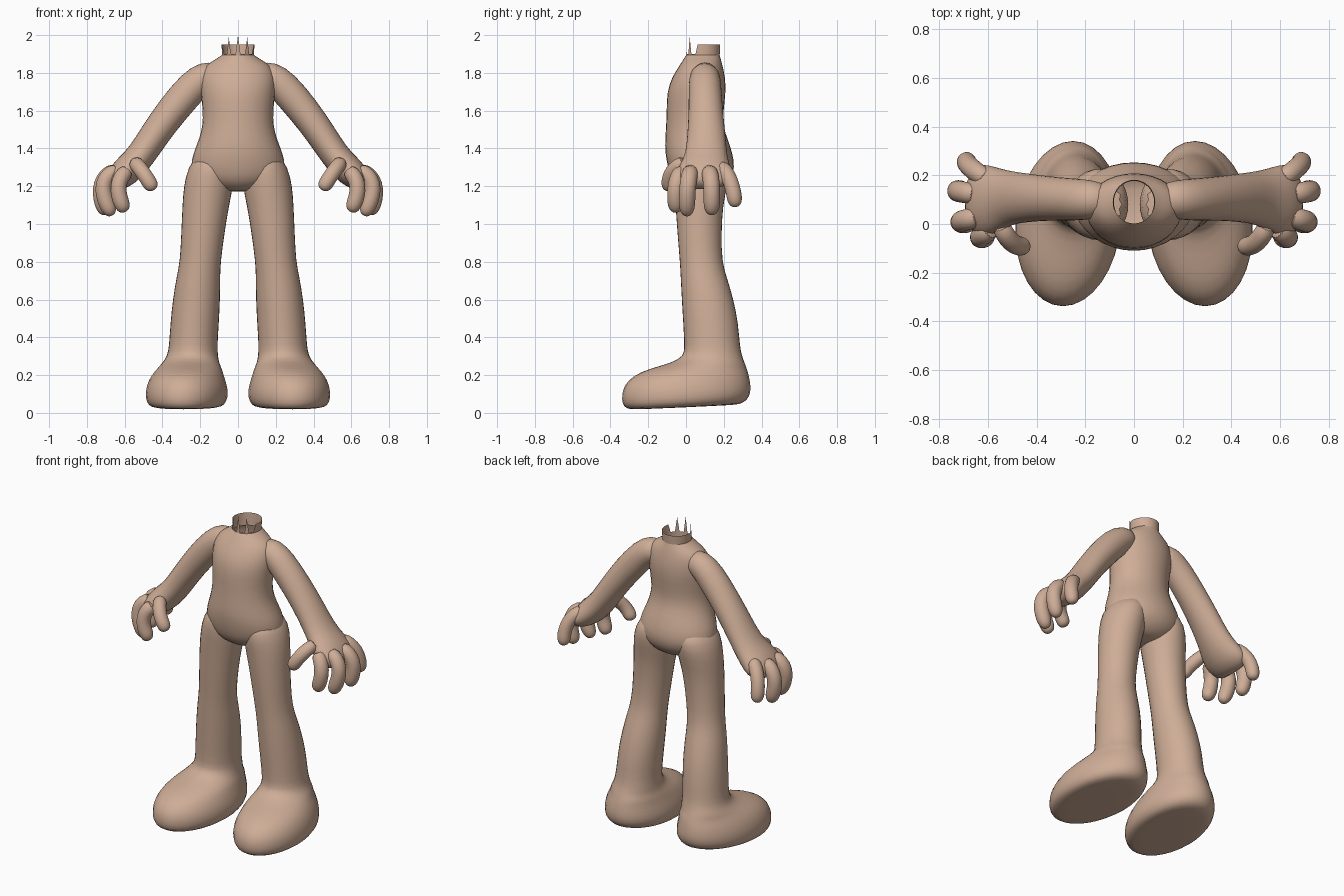
import bpy, bmesh, math
from mathutils import Vector

if "Cube" in bpy.data.objects:
    bpy.data.objects.remove(bpy.data.objects["Cube"])

skin = bpy.data.materials.new("warm tan")
skin.diffuse_color = (0.62, 0.42, 0.31, 1)
skin.use_nodes = True
skin.node_tree.nodes["Principled BSDF"].inputs["Base Color"].default_value = skin.diffuse_color
SIDES = 16


def finish(name, bm, subdiv=1, angle=60):
    """Turn a bmesh into a smooth, coloured object."""
    bmesh.ops.recalc_face_normals(bm, faces=bm.faces)
    me = bpy.data.meshes.new(name)
    bm.to_mesh(me)
    bm.free()
    me.materials.append(skin)
    ob = bpy.data.objects.new(name, me)
    bpy.context.collection.objects.link(ob)
    bpy.ops.object.select_all(action='DESELECT')
    ob.select_set(True)
    bpy.context.view_layer.objects.active = ob
    bpy.ops.object.shade_smooth_by_angle(angle=math.radians(angle))
    if subdiv:
        mod = ob.modifiers.new("smooth", 'SUBSURF')
        mod.levels = mod.render_levels = subdiv
    return ob


def loft(name, rings, cap_start=True, cap_end=True):
    """Skin a list of rings; each ring is a list of points."""
    bm = bmesh.new()
    loops = [[bm.verts.new(p) for p in ring] for ring in rings]
    n = len(loops[0])
    for a, b in zip(loops, loops[1:]):
        for i in range(n):
            j = (i + 1) % n
            bm.faces.new((a[i], a[j], b[j], b[i]))
    if cap_start:
        bm.faces.new(loops[0])
    if cap_end:
        bm.faces.new(loops[-1])
    return finish(name, bm)


def oval(centre, u, v, ru, rv):
    """Oval ring, slightly enlarged to offset subdivision shrinkage."""
    c, k = Vector(centre), 1.025
    return [c + u * (ru * k * math.cos(t)) + v * (rv * k * math.sin(t))
            for t in (2 * math.pi * i / SIDES for i in range(SIDES))]


X, Y, Z = Vector((1, 0, 0)), Vector((0, 1, 0)), Vector((0, 0, 1))


def limb(name, path, radii):
    """Tube along a path; radii are (across in-plane, along y-ish) pairs."""
    pts = [Vector(p) for p in path]
    rings = []
    for i, p in enumerate(pts):
        d = (pts[min(i + 1, len(pts) - 1)] - pts[max(i - 1, 0)]).normalized()
        u = Y.cross(d).normalized()
        v = d.cross(u)
        rings.append(oval(p, u, v, *radii[i]))
    return loft(name, rings)


# Torso: height, depth centre, half width, half depth
torso = [(1.17, .08, .07, .07), (1.19, .08, .14, .11), (1.23, .08, .22, .155),
         (1.30, .082, .255, .178), (1.38, .067, .235, .178),
         (1.45, .055, .205, .165), (1.52, .045, .187, .150),
         (1.60, .048, .185, .150), (1.70, .055, .198, .156),
         (1.78, .067, .20, .140), (1.84, .080, .175, .113),
         (1.87, .085, .12, .100), (1.895, .09, .085, .088)]
loft("torso", [oval((0, c, z), X, Y, rx, ry) for z, c, rx, ry in torso],
     cap_end=False)

# Neck collar: plain at the back, torn into upright points at the front
bm = bmesh.new()
N = 40
low, high = [], []
for i in range(N):
    t = 2 * math.pi * i / N
    x, y = math.cos(t), math.sin(t)
    top = 1.95
    if y < -.45:
        top = 1.99 if i % 4 == 2 else 1.90
        if i == 30:
            top = 2.0
    low.append(bm.verts.new((.083 * x, .09 + .087 * y, 1.87)))
    flare = 1.05 if y > -.45 else 1.0
    high.append(bm.verts.new((.083 * x * flare, .09 + .087 * y * flare, top)))
for i in range(N):
    j = (i + 1) % N
    bm.faces.new((low[i], low[j], high[j], high[i]))
finish("neck_collar", bm, 0)

# Foot and leg: height, x min, x max, y min, y max
leg = [(.018, .12, .42, -.26, .24), (.022, .085, .46, -.315, .29),
       (.05, .06, .485, -.338, .325), (.10, .052, .49, -.34, .342),
       (.15, .06, .482, -.325, .342), (.20, .078, .46, -.275, .332),
       (.235, .09, .43, -.19, .322), (.265, .10, .40, -.075, .31),
       (.30, .106, .375, -.012, .297), (.35, .11, .365, -.008, .285),
       (.47, .102, .358, -.014, .277), (.60, .095, .345, -.022, .252),
       (.72, .095, .325, -.028, .215), (.80, .092, .307, -.032, .19),
       (.95, .072, .30, -.045, .187), (1.10, .048, .294, -.055, .195),
       (1.20, .025, .287, -.063, .218), (1.30, .02, .265, -.07, .235),
       (1.38, .04, .21, -.04, .20)]

# Arm with palm: centre path and (thickness, breadth) radii
arm_path = [(.10, .10, 1.79), (.17, .10, 1.785), (.235, .10, 1.735),
            (.35, .105, 1.60), (.44, .108, 1.475), (.515, .108, 1.36),
            (.57, .10, 1.30), (.62, .098, 1.255), (.66, .10, 1.22),
            (.675, .10, 1.20)]
arm_radii = [(.065, .06), (.08, .08), (.088, .086), (.084, .09), (.079, .1),
             (.076, .11), (.08, .135), (.075, .15), (.055, .13), (.025, .08)]

# Digits: root, knuckle, tip, radius
digits = {
    "thumb": ((.55, .00, 1.33), (.505, -.075, 1.275), (.445, -.09, 1.18), .040),
    "first_finger": ((.58, -.02, 1.29), (.635, -.055, 1.20),
                     (.595, -.05, 1.065), .043),
    "second_finger": ((.63, .03, 1.29), (.715, .01, 1.21),
                      (.665, .005, 1.045), .044),
    "third_finger": ((.64, .12, 1.29), (.725, .135, 1.21),
                     (.695, .135, 1.05), .044),
    "little_finger": ((.60, .18, 1.31), (.675, .235, 1.23),
                      (.685, .262, 1.09), .041),
}

for side, s in (("right", -1), ("left", 1)):
    # Leg rings; toes drift outwards and the heel of the sole lifts a little
    rings = []
    for z, x0, x1, y0, y1 in leg:
        ring = oval(((x0 + x1) / 2, (y0 + y1) / 2, z), X, Y,
                    (x1 - x0) / 2, (y1 - y0) / 2)
        for p in ring:
            if z < .25:
                p.x -= .06 * p.y
            if z < .12:
                p.z += .055 * (p.y + .25) * (1 - z / .12)
            p.x *= s
        rings.append(ring)
    loft(side + "_leg_and_foot", rings)

    limb(side + "_arm_and_palm",
         [(s * x, y, z) for x, y, z in arm_path], arm_radii)

    for name, (a, b, c, r) in digits.items():
        a, b, c = (Vector((s * p[0], p[1], p[2])) for p in (a, b, c))
        # Curved finger with a rounded tip
        path, radii = [], []
        for t, k in ((0, .95), (.25, 1), (.5, 1), (.7, .98), (.85, 1),
                     (.94, .85), (.985, .55), (1, .2)):
            m = b * 2 - (a + c) / 2      # makes the curve pass the knuckle
            path.append(a * (1 - t) ** 2 + m * (2 * t * (1 - t)) + c * t * t)
            radii.append((r * k, r * k))
        limb(side + "_" + name, path, radii)
